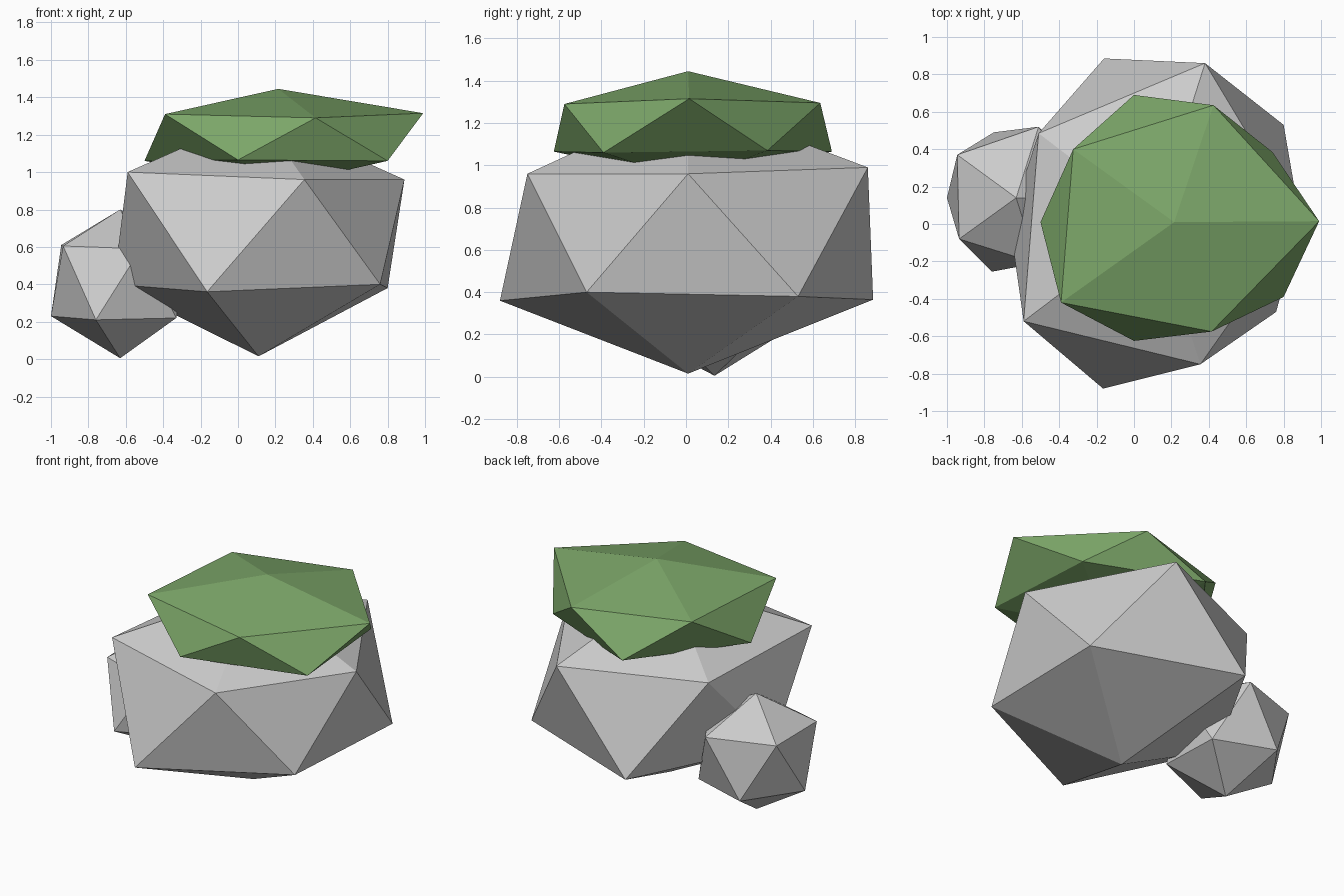
import bpy


def faceted_lump(name, bottom, lower, upper, top, color=None):
    """Irregular icosahedron: two five-point rings (anticlockwise) capped by two tips."""
    verts = [bottom] + lower + upper + [top]
    faces = []
    for i in range(5):
        j = (i + 1) % 5
        l0, l1, u0, u1 = 1 + i, 1 + j, 6 + i, 6 + j
        faces += [(0, l1, l0), (l0, l1, u0), (l1, u1, u0), (u0, u1, 11)]
    mesh = bpy.data.meshes.new(name)
    mesh.from_pydata(verts, [], faces)
    mesh.update()
    obj = bpy.data.objects.new(name, mesh)
    bpy.context.collection.objects.link(obj)
    if color:
        mat = bpy.data.materials.new(name + "_material")
        mat.diffuse_color = color
        mesh.materials.append(mat)
    return obj


# Main boulder
faceted_lump(
    "large_rock", (0.11, 0.01, 0.015),
    [(0.76, -0.47, 0.40), (0.80, 0.53, 0.38), (-0.16, 0.885, 0.365),
     (-0.665, 0.01, 0.40), (-0.165, -0.88, 0.36)],
    [(0.89, 0.01, 0.96), (0.38, 0.86, 0.99), (-0.51, 0.485, 0.97),
     (-0.59, -0.52, 1.0), (0.355, -0.75, 0.96)],
    (0.11, 0.01, 1.31))

# Small stone leaning against the left side
faceted_lump(
    "small_rock", (-0.63, 0.135, 0.005),
    [(-0.33, -0.08, 0.22), (-0.34, 0.35, 0.215), (-0.75, 0.49, 0.225),
     (-1.0, 0.14, 0.23), (-0.76, -0.255, 0.21)],
    [(-0.27, 0.14, 0.60), (-0.51, 0.52, 0.61), (-0.945, 0.37, 0.61),
     (-0.935, -0.08, 0.605), (-0.52, -0.21, 0.59)],
    (-0.63, 0.14, 0.80))

# Flattened moss cap on top
faceted_lump(
    "moss_cap", (0.22, 0.01, 0.93),
    [(0.80, -0.39, 1.06), (0.74, 0.385, 1.07), (0.0, 0.69, 1.065),
     (-0.50, 0.01, 1.06), (0.0, -0.625, 1.065)],
    [(0.99, 0.015, 1.315), (0.425, 0.635, 1.295), (-0.325, 0.40, 1.305),
     (-0.39, -0.42, 1.31), (0.415, -0.575, 1.29)],
    (0.215, 0.01, 1.445), (0.20, 0.38, 0.14, 1.0))
